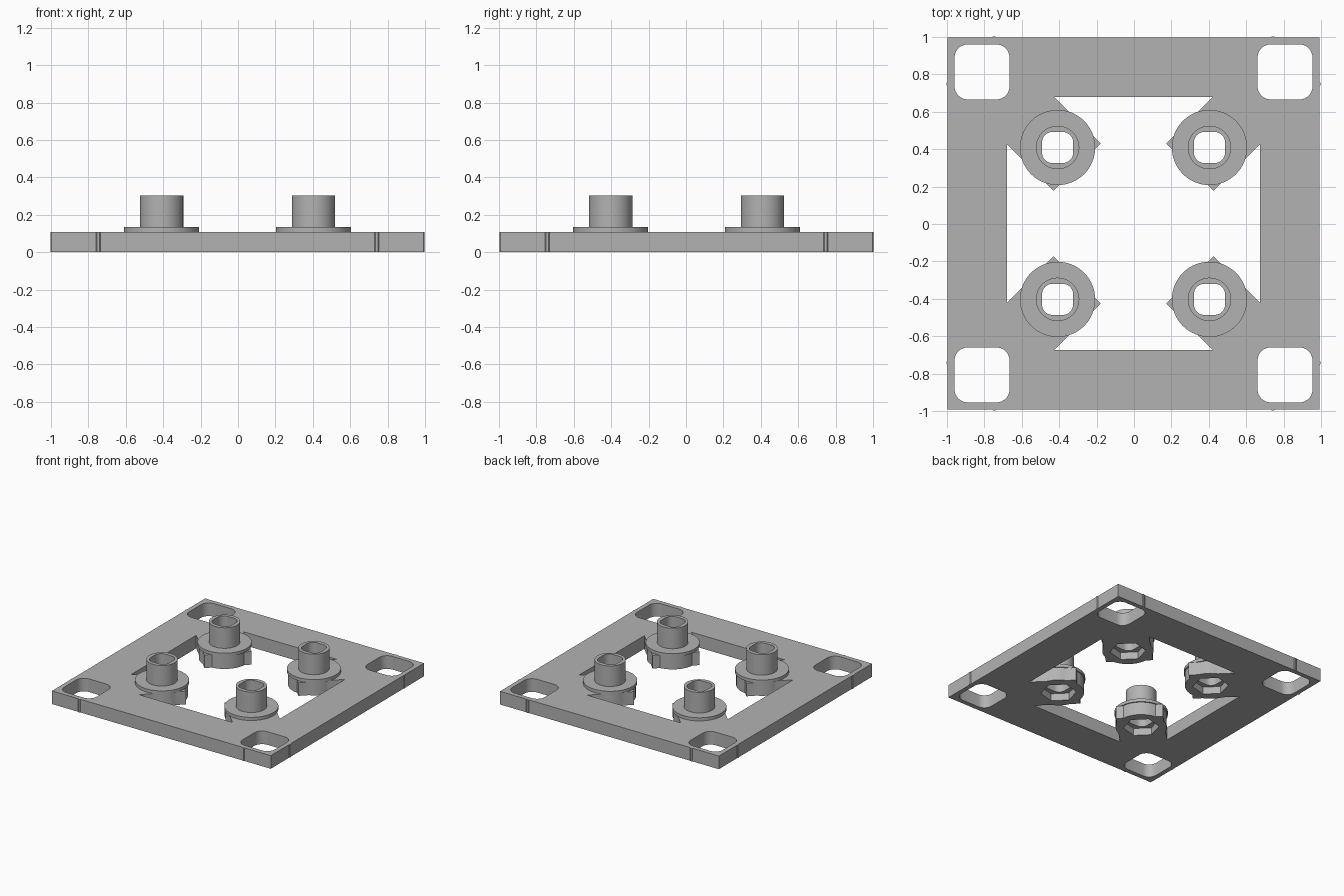
import bpy, bmesh, math

if "Cube" in bpy.data.objects:
    bpy.data.objects.remove(bpy.data.objects["Cube"])

OX, OY = -0.0025, 0.003          # small offset of the plate caused by the edge nubs
T = 0.108                        # plate thickness
CORNERS = [(-1, -1), (1, -1), (1, 1), (-1, 1)]

grey = bpy.data.materials.new("grey plastic")
grey.diffuse_color = (0.45, 0.45, 0.45, 1)
grey.use_nodes = True
grey.node_tree.nodes["Principled BSDF"].inputs["Base Color"].default_value = grey.diffuse_color


def prism(name, pts, z0, z1):
    """Extrude a closed outline from z0 to z1."""
    bm = bmesh.new()
    face = bm.faces.new([bm.verts.new((x + OX, y + OY, z0)) for x, y in pts])
    ext = bmesh.ops.extrude_face_region(bm, geom=[face])
    for v in ext["geom"]:
        if isinstance(v, bmesh.types.BMVert):
            v.co.z = z1
    bmesh.ops.recalc_face_normals(bm, faces=bm.faces)
    me = bpy.data.meshes.new(name)
    bm.to_mesh(me)
    bm.free()
    ob = bpy.data.objects.new(name, me)
    bpy.context.collection.objects.link(ob)
    me.materials.append(grey)
    return ob


def ring(cx, cy, r, n=64, a0=0.0):
    return [(cx + r * math.cos(a0 + math.tau * i / n),
             cy + r * math.sin(a0 + math.tau * i / n)) for i in range(n)]


def rounded_square(cx, cy, half, r, n=8):
    pts = []
    for q, (sx, sy) in enumerate([(1, 1), (-1, 1), (-1, -1), (1, -1)]):
        for i in range(n + 1):
            a = (q + i / n) * math.pi / 2
            pts.append((cx + sx * (half - r) + r * math.cos(a),
                        cy + sy * (half - r) + r * math.sin(a)))
    return pts


def combine(target, other, op):
    m = target.modifiers.new("join", 'BOOLEAN')
    m.object, m.operation, m.solver = other, op, 'EXACT'
    bpy.context.view_layer.objects.active = target
    bpy.ops.object.modifier_apply(modifier=m.name)
    bpy.data.objects.remove(other)


# Square plate with a central opening notched around each boss
S = 0.9945
plate = prism("mount_plate", [(S * x, S * y) for x, y in CORNERS], 0, T)
opening = []
for k in range(4):
    c, s = [(1, 0), (0, 1), (-1, 0), (0, -1)][k]
    for x, y in [(0.677, 0.425), (0.427, 0.175), (0.175, 0.427), (0.425, 0.677)]:
        opening.append((c * x - s * y, s * x + c * y))
combine(plate, prism("opening", opening, -0.1, T + 0.1), 'DIFFERENCE')

# Rounded holes in the plate corners
for sx, sy in CORNERS:
    combine(plate, prism("corner_hole", rounded_square(sx * 0.81, sy * 0.81, 0.147, 0.07),
                         -0.1, T + 0.1), 'DIFFERENCE')

# Tiny nubs on the outer edges
for s in (-0.745, 0.745):
    for e in (-1, 1):
        d = S + 0.0045
        for swap in (False, True):
            pts = [(s - 0.012, e * (S - 0.01)), (s + 0.012, e * (S - 0.01)),
                   (s + 0.012, e * S), (s + 0.007, e * d),
                   (s - 0.007, e * d), (s - 0.012, e * S)]
            if swap:
                pts = [(y, x) for x, y in pts]
            combine(plate, prism("nub", pts, 0, T), 'UNION')

# Bosses: body, flange, tube, then the bore and the nut recess below
for sx, sy in CORNERS:
    cx, cy = sx * 0.406, sy * 0.406
    for r, z0, z1 in [(0.192, 0, T + 0.01), (0.201, T, 0.134), (0.116, 0.12, 0.303)]:
        combine(plate, prism("boss", ring(cx, cy, r), z0, z1), 'UNION')
    combine(plate, prism("bore", rounded_square(cx, cy, 0.083, 0.055), -0.1, 0.5), 'DIFFERENCE')
    combine(plate, prism("nut_recess", ring(cx, cy, 0.135, 6, math.radians(135)),
                         -0.1, 0.06), 'DIFFERENCE')

# Smooth the round walls, keep the edges sharp
plate.select_set(True)
bpy.context.view_layer.objects.active = plate
bpy.ops.object.shade_smooth_by_angle(angle=math.radians(25))
